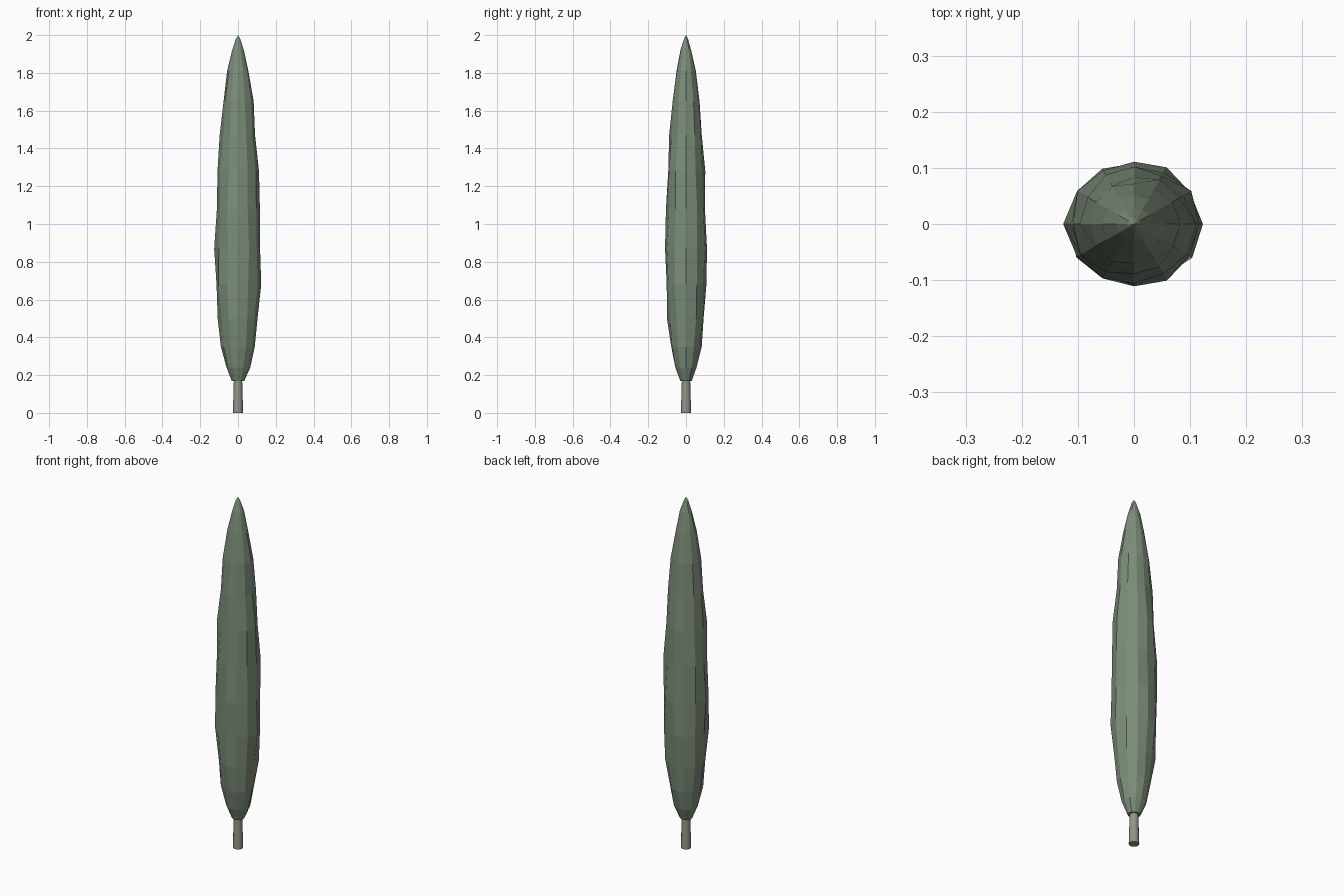
import bpy
import bmesh
from math import cos, sin, tau

old = bpy.data.objects.get("Cube")
if old:
    bpy.data.objects.remove(old, do_unlink=True)


def material(name, color):
    mat = bpy.data.materials.new(name)
    mat.use_nodes = True
    mat.diffuse_color = color
    bsdf = mat.node_tree.nodes["Principled BSDF"]
    bsdf.inputs["Base Color"].default_value = color
    bsdf.inputs["Roughness"].default_value = 0.9
    return mat


def lathe(name, rings, sides, radius, mat, tip=None):
    """Loft rings of (z, r), with radius(ring, side, r) shaping each vertex."""
    bm = bmesh.new()
    loops = []
    for i, (z, r) in enumerate(rings):
        loop = []
        for j in range(sides):
            a, rr = tau * j / sides, radius(i, j, r)
            loop.append(bm.verts.new((rr * cos(a), rr * sin(a), z)))
        loops.append(loop)
    for low, high in zip(loops, loops[1:]):
        for j in range(sides):
            k = (j + 1) % sides
            bm.faces.new((low[j], low[k], high[k], high[j]))
    bm.faces.new(loops[0][::-1])
    if tip is None:
        bm.faces.new(loops[-1])
    else:
        top = bm.verts.new((0, 0, tip))
        for j in range(sides):
            bm.faces.new((loops[-1][j], loops[-1][(j + 1) % sides], top))
    mesh = bpy.data.meshes.new(name)
    bm.to_mesh(mesh)
    bm.free()
    mesh.materials.append(mat)
    obj = bpy.data.objects.new(name, mesh)
    bpy.context.collection.objects.link(obj)
    return obj


green = material("sage green", (0.2, 0.268, 0.19, 1))
bark = material("grey bark", (0.31, 0.29, 0.245, 1))

# Slender crown: slightly wider in x, with gently uneven facets
CROWN = [(0.17, 0.032), (0.24, 0.06), (0.35, 0.084), (0.5, 0.102),
         (0.68, 0.112), (0.87, 0.115), (1.08, 0.11), (1.28, 0.103),
         (1.47, 0.09), (1.65, 0.076), (1.81, 0.053), (1.92, 0.03),
         (1.98, 0.011)]


def crown_radius(i, j, r):
    oval = 1 + 0.05 * cos(2 * tau * j / 12)
    uneven = 1 + 0.045 * cos((i - 4) * 2.4 + j * 1.694) if i else 1
    return r * oval * uneven


lathe("crown", CROWN, 12, crown_radius, green, tip=2.0)

# Short, slightly tapered trunk, rounded with a crisp base edge
trunk = lathe("trunk", [(0, 0.027), (0.18, 0.022)], 12, lambda i, j, r: r, bark)
bpy.ops.object.select_all(action="DESELECT")
trunk.select_set(True)
bpy.context.view_layer.objects.active = trunk
bpy.ops.object.shade_smooth_by_angle()
